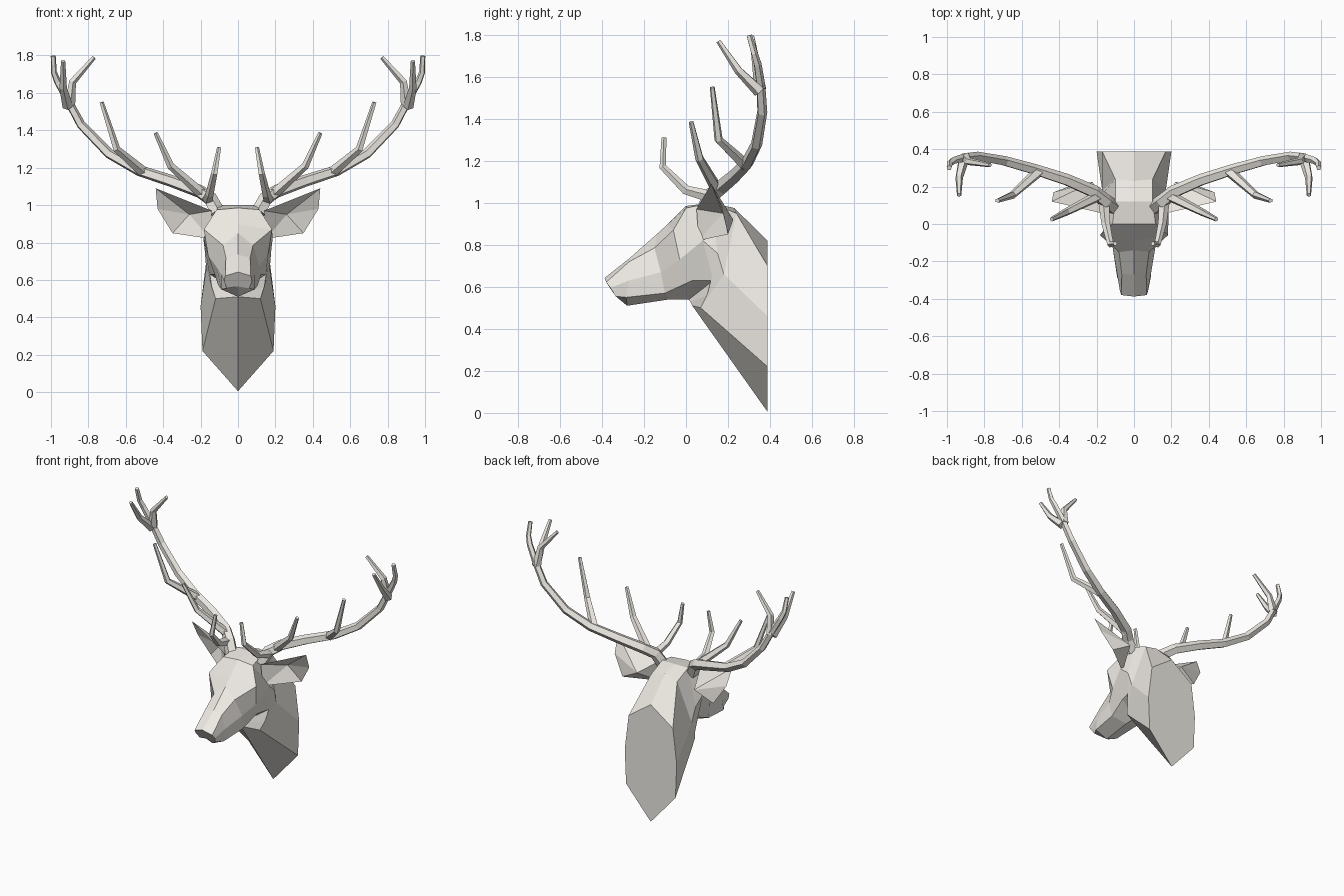
import bpy, bmesh, math
from mathutils import Vector

if "Cube" in bpy.data.objects:
    bpy.data.objects.remove(bpy.data.objects["Cube"])

# Warm off-white for the whole trophy
plaster = bpy.data.materials.new("plaster")
plaster.diffuse_color = (0.86, 0.83, 0.78, 1)
plaster.use_nodes = True
plaster.node_tree.nodes["Principled BSDF"].inputs["Base Color"].default_value = plaster.diffuse_color


def make_object(name, bm):
    bmesh.ops.recalc_face_normals(bm, faces=bm.faces)
    mesh = bpy.data.meshes.new(name)
    bm.to_mesh(mesh)
    bm.free()
    mesh.materials.append(plaster)
    obj = bpy.data.objects.new(name, mesh)
    bpy.context.collection.objects.link(obj)
    return obj


def mirror(obj):
    mod = obj.modifiers.new("Mirror", 'MIRROR')
    mod.use_mirror_merge = False


def skin(bm, rings):
    """Bridge equal-sized vertex rings and cap both ends."""
    rings = [[bm.verts.new(p) for p in ring] for ring in rings]
    n = len(rings[0])
    for a, b in zip(rings, rings[1:]):
        for i in range(n):
            j = (i + 1) % n
            bm.faces.new((a[i], a[j], b[j], b[i]))
    bm.faces.new(rings[0])
    bm.faces.new(rings[-1])


def tube(bm, points, radii, sides=5):
    """Tapered faceted tube through points, with untwisted rings."""
    pts = [Vector(p) for p in points]
    prev = (pts[1] - pts[0]).normalized()
    side = prev.orthogonal().normalized()
    rings = []
    for i, p in enumerate(pts):
        ahead = pts[min(i + 1, len(pts) - 1)] - pts[max(i, 1) - 1]
        d = ahead.normalized()
        side = prev.rotation_difference(d) @ side
        side = (side - d * side.dot(d)).normalized()
        up = d.cross(side)
        prev = d
        t = i / (len(pts) - 1)
        r = radii[0] + (radii[1] - radii[0]) * t
        rings.append([p + r * (math.cos(a) * side + math.sin(a) * up)
                      for a in (2 * math.pi * k / sides for k in range(sides))])
    skin(bm, rings)


# Head and neck: half sections from nose to wall, top centre to bottom centre
sections = [
    [(0, -.388, .642), (.068, -.38, .622), (.075, -.36, .595), (.06, -.335, .555), (0, -.34, .565)],
    [(0, -.27, .735), (.065, -.27, .72), (.09, -.27, .63), (.09, -.285, .55), (0, -.28, .51)],
    [(0, -.14, .85), (.08, -.15, .785), (.115, -.12, .67), (.105, -.10, .57), (0, -.08, .54)],
    [(0, -.09, .895), (.182, -.06, .87), (.16, -.03, .73), (.125, .03, .63), (0, .01, .54)],
    [(0, .0, .985), (.115, .0, .975), (.185, .08, .82), (.15, .13, .63), (0, .012, .538)],
    [(0, .12, 1.0), (.10, .12, 1.0), (.178, .15, .76), (.14, .10, .56), (0, .02, .53)],
    [(0, .23, .975), (.10, .24, .95), (.17, .18, .66), (.12, .07, .50), (0, .03, .51)],
    [(0, .388, .82), (.17, .388, .70), (.20, .388, .46), (.19, .388, .22), (0, .388, .005)],
]
bm = bmesh.new()
skin(bm, [half + [(-x, y, z) for x, y, z in half[-2:0:-1]] for half in sections])
make_object("head_and_neck", bm)

# Ears: outline with a hollow inner point and a bulging back point
bm = bmesh.new()
outline = [bm.verts.new(p) for p in [
    (.14, .05, .97), (.44, .12, 1.09), (.43, .17, .98), (.35, .20, .85), (.15, .06, .82)]]
hollow = bm.verts.new((.26, .175, .95))
back = bm.verts.new((.22, .225, .92))
for a, b in zip(outline, outline[1:] + outline[:1]):
    bm.faces.new((a, b, hollow))
    bm.faces.new((b, a, back))
mirror(make_object("ears", bm))

# Antler beams
bm = bmesh.new()
tube(bm, [(.11, .09, .96), (.15, .12, 1.035), (.21, .17, 1.075), (.36, .235, 1.13),
          (.53, .29, 1.185), (.69, .335, 1.275), (.84, .362, 1.43), (.91, .355, 1.56),
          (.965, .34, 1.66), (.985, .325, 1.71), (.988, .30, 1.797)], (.042, .014))
mirror(make_object("antler_beams", bm))

# Antler tines
tines = [
    [(.16, .11, 1.03), (.15, .0, 1.06), (.125, -.11, 1.17), (.10, -.105, 1.31)],
    [(.19, .15, 1.06), (.36, .065, 1.21), (.44, .025, 1.385)],
    [(.51, .28, 1.18), (.65, .155, 1.30), (.73, .125, 1.55)],
    [(.90, .355, 1.54), (.885, .335, 1.66), (.77, .315, 1.79)],
    [(.91, .35, 1.53), (.935, .25, 1.63), (.935, .155, 1.77)],
]
bm = bmesh.new()
for path in tines:
    tube(bm, path, (.030, .012))
mirror(make_object("antler_tines", bm))
